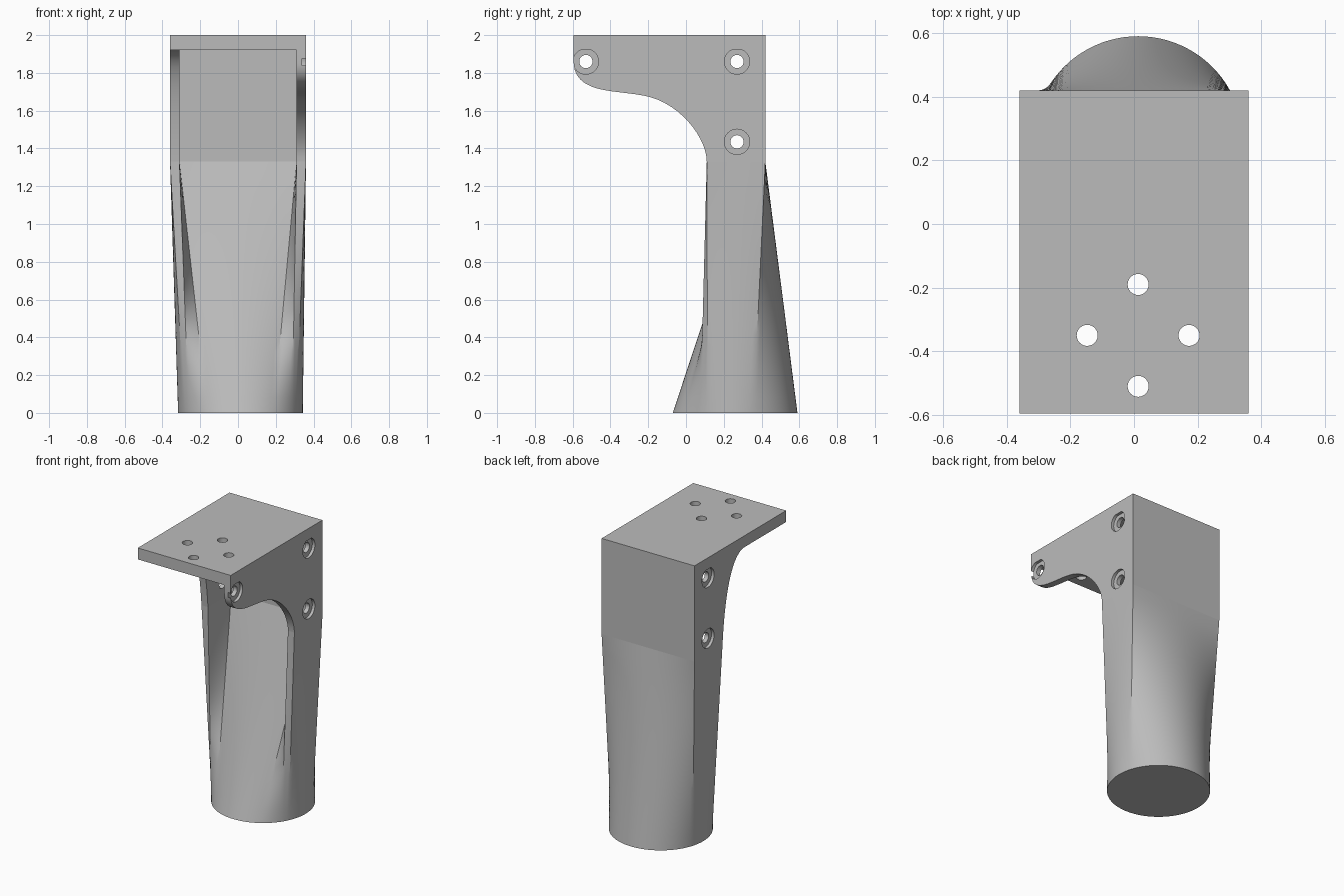
import bpy, bmesh
from math import radians, cos, sin, pi
from mathutils import Vector, Matrix
from mathutils.geometry import interpolate_bezier

if "Cube" in bpy.data.objects:
    bpy.data.objects.remove(bpy.data.objects["Cube"])

grey = bpy.data.materials.new("plain grey")
grey.use_nodes = True
grey.diffuse_color = (0.5, 0.5, 0.5, 1)
grey.node_tree.nodes["Principled BSDF"].inputs["Base Color"].default_value = (0.5, 0.5, 0.5, 1)

HALF, INNER = 0.36, 0.31          # half width outside and inside the side walls
FRONT, BACK, WEB = 0.11, 0.42, 0.37
JOIN, UNDER, TOP = 1.33, 1.92, 2.0
MID = 0.013                       # slight sideways offset of foot and plate holes


def finish(bm, name):
    bmesh.ops.recalc_face_normals(bm, faces=bm.faces)
    mesh = bpy.data.meshes.new(name)
    bm.to_mesh(mesh)
    bm.free()
    obj = bpy.data.objects.new(name, mesh)
    bpy.context.collection.objects.link(obj)
    mesh.materials.append(grey)
    return obj


def smooth(obj):
    bpy.ops.object.select_all(action='DESELECT')
    obj.select_set(True)
    bpy.context.view_layer.objects.active = obj
    bpy.ops.object.shade_smooth_by_angle(angle=radians(25))


def box(name, lo, hi):
    bm = bmesh.new()
    bmesh.ops.create_cube(bm, size=1)
    lo, hi = Vector(lo), Vector(hi)
    for v in bm.verts:
        v.co = (lo + hi) / 2 + v.co * (hi - lo)
    return finish(bm, name)


def side_wall(name, profile, x0, x1):
    """Extrude a (y, z) outline from x0 to x1."""
    bm = bmesh.new()
    face = bm.faces.new([bm.verts.new((x0, y, z)) for y, z in profile])
    ext = bmesh.ops.extrude_face_region(bm, geom=[face])
    moved = [g for g in ext["geom"] if isinstance(g, bmesh.types.BMVert)]
    bmesh.ops.translate(bm, vec=(x1 - x0, 0, 0), verts=moved)
    return finish(bm, name)


def drill(obj, centres, radius, depth, rot=Matrix()):
    """Cut round holes of the given radius and depth about each centre."""
    bm = bmesh.new()
    for c in centres:
        bmesh.ops.create_cone(bm, cap_ends=True, segments=32, radius1=radius, radius2=radius,
                              depth=depth, matrix=Matrix.Translation(c) @ rot)
    cutter = finish(bm, "hole_cutter")
    cutter.hide_render = True
    mod = obj.modifiers.new("holes", 'BOOLEAN')
    mod.operation, mod.solver, mod.object = 'DIFFERENCE', 'EXACT', cutter
    bpy.context.view_layer.objects.active = obj
    bpy.ops.object.modifier_apply(modifier=mod.name)
    bpy.data.objects.remove(cutter)


def curve(*pts):
    """Chain cubic Beziers through (y, z) control points."""
    out = []
    for i in range(0, len(pts) - 1, 3):
        seg = interpolate_bezier(*[Vector((*p, 0)) for p in pts[i:i + 4]], 14)
        out += [(p.x, p.y) for p in (seg if not out else seg[1:])]
    return out


# Top plate with four mounting holes
plate = box("top_plate", (-HALF, -0.595, UNDER), (HALF, BACK, TOP))
drill(plate, [(MID + 0.16 * cos(a), -0.35 + 0.16 * sin(a), TOP)
              for a in (0, pi / 2, pi, 3 * pi / 2)], 0.033, 1)
smooth(plate)

# Side walls: a long arm on the left, a short fillet on the right
arm = curve((-0.595, 1.86), (-0.595, 1.75), (-0.50, 1.72), (-0.415, 1.706),
            (-0.34, 1.694), (-0.26, 1.69), (-0.19, 1.672),
            (-0.02, 1.625), (0.11, 1.45), (FRONT, JOIN))
fillet = curve((-0.12, UNDER), (0.03, 1.90), (0.09, 1.60), (FRONT, JOIN))
rear = [(BACK, JOIN), (BACK, UNDER)]
long_wall = side_wall("left_side_wall", [(-0.595, UNDER)] + arm + rear, INNER, HALF)
short_wall = side_wall("right_side_wall", fillet + rear, -HALF, -INNER)

# Counterbored screw holes through the walls
sideways = Matrix.Rotation(pi / 2, 4, 'Y')
screws = [(0.27, 1.86), (0.27, 1.435), (-0.53, 1.86)]
for wall, side, count in ((long_wall, 1, 3), (short_wall, -1, 2)):
    for radius, depth in ((0.035, 0.4), (0.067, 0.04)):
        drill(wall, [(side * HALF, y, z) for y, z in screws[:count]], radius, depth, sideways)
    smooth(wall)

# Back web between the walls
box("back_web", (-INNER, WEB, JOIN), (INNER, BACK, UNDER))

# Leg: channel section lofted down to a round foot
# each corner of the channel is paired with an angle on the foot circle
half = [(HALF, BACK, 17), (HALF, FRONT, -26), (INNER, FRONT, -34), (INNER, WEB, -58)]
corners = half[::1] + [(-x, y, -180 - a) for x, y, a in reversed(half)]
corners.append((HALF, BACK, 17 - 360))
pairs = []
for (xa, ya, aa), (xb, yb, ab) in zip(corners, corners[1:]):
    steps = max(4, round(abs(ab - aa) / 4))
    for i in range(steps):
        t = i / steps
        ang = radians(aa + (ab - aa) * t)
        pairs.append((Vector((xa + (xb - xa) * t, ya + (yb - ya) * t, JOIN)),
                      Vector((MID + 0.33 * cos(ang), 0.26 + 0.33 * sin(ang), 0))))
bm = bmesh.new()
ROWS = 16
rings = [[bm.verts.new(up.lerp(down, r / ROWS)) for up, down in pairs] for r in range(ROWS + 1)]
for a, b in zip(rings, rings[1:]):
    for i in range(len(a)):
        j = (i + 1) % len(a)
        bm.faces.new((a[i], a[j], b[j], b[i]))
bm.faces.new(rings[-1])
bm.faces.new(rings[0])
smooth(finish(bm, "leg"))
